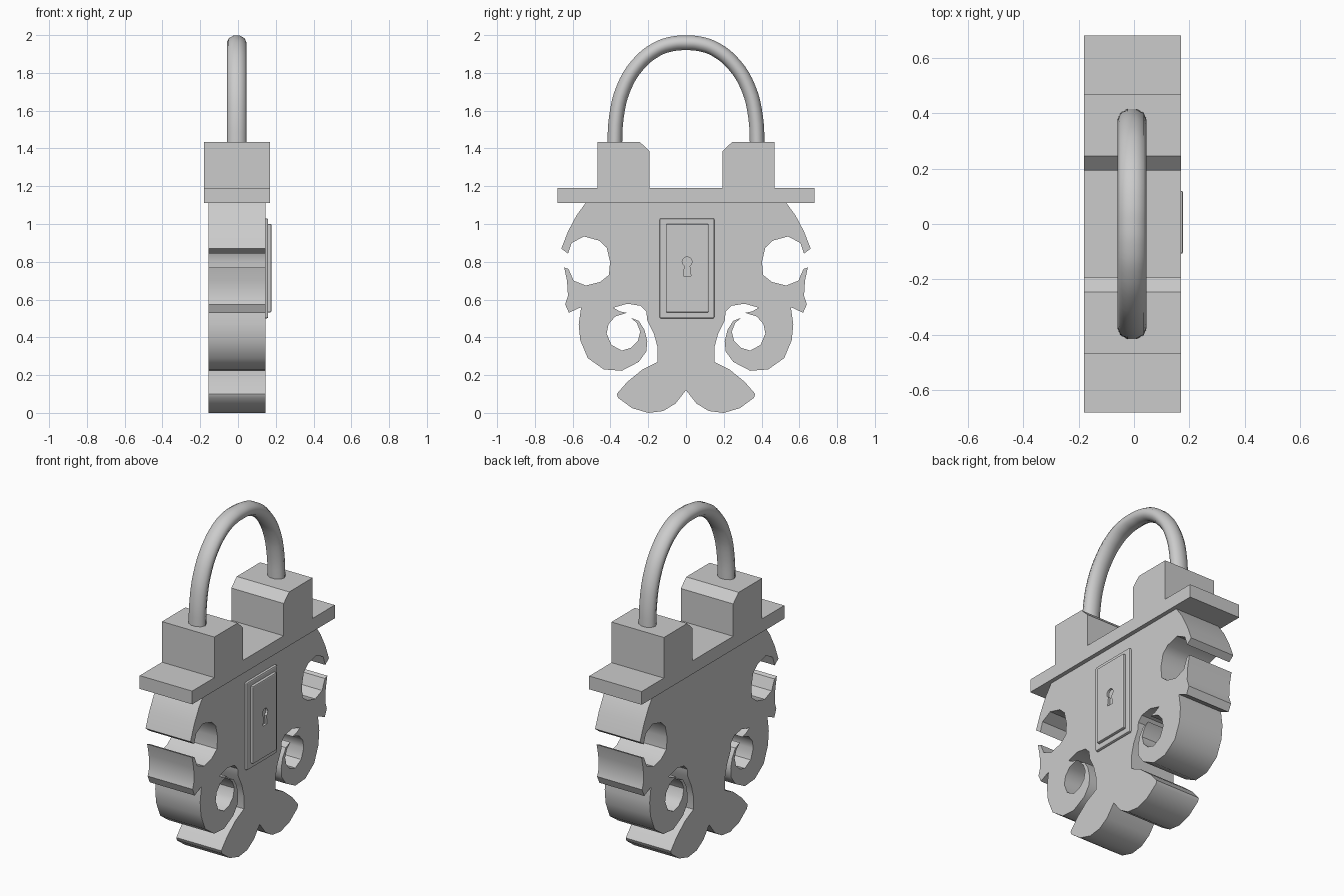
import bpy, bmesh, math

if "Cube" in bpy.data.objects:
    bpy.data.objects.remove(bpy.data.objects["Cube"])

def finish(ob):
    bpy.ops.object.select_all(action='DESELECT')
    ob.select_set(True)
    bpy.context.view_layer.objects.active = ob
    bpy.ops.object.shade_smooth_by_angle(angle=math.radians(35))
    return ob

def prism(name, pts, x0, x1, smooth=True):
    """Extrude a (y, z) profile from x0 to x1."""
    bm = bmesh.new()
    face = bm.faces.new([bm.verts.new((x0, y, z)) for y, z in pts])
    ext = bmesh.ops.extrude_face_region(bm, geom=[face])
    for v in ext['geom']:
        if isinstance(v, bmesh.types.BMVert):
            v.co.x = x1
    bmesh.ops.recalc_face_normals(bm, faces=bm.faces[:])
    me = bpy.data.meshes.new(name)
    bm.to_mesh(me)
    bm.free()
    ob = bpy.data.objects.new(name, me)
    bpy.context.collection.objects.link(ob)
    return finish(ob) if smooth else ob

def rect(y0, y1, z0, z1):
    return [(y0, z0), (y1, z0), (y1, z1), (y0, z1)]

# Scrolled body: half outline from the top shoulder down to the foot notch
shoulder = [(.525, 1.12), (.58, 1.045), (.625, .96), (.66, .87)]
side_hole = [(.625, .843), (.605, .90), (.54, .934), (.46, .912), (.42, .875), (.402, .80),
             (.408, .73), (.455, .693), (.53, .674), (.595, .70), (.622, .762)]
flank = [(.645, .77), (.63, .70), (.625, .62), (.64, .575), (.62, .53), (.555, .56)]
scroll_outer = [(.568, .47), (.56, .385), (.52, .29), (.435, .23), (.34, .223), (.25, .27),
                (.21, .325), (.205, .38), (.22, .44), (.25, .487), (.292, .504)]
scroll_inner = [(.26, .475), (.242, .43), (.255, .38), (.29, .345), (.34, .33), (.395, .36),
                (.42, .42), (.41, .47), (.375, .51), (.313, .53)]
neck = [(.35, .537), (.385, .557), (.31, .578), (.24, .567), (.21, .535), (.205, .49),
        (.17, .42), (.15, .345), (.15, .27)]
foot = [(.23, .23), (.31, .165), (.367, .10), (.36, .08), (.285, .025), (.20, 0),
        (.12, .01), (.055, .05)]
half = shoulder + side_hole + flank + scroll_outer + scroll_inner + neck + foot
outline = half + [(0, .12)] + [(-y, z) for y, z in reversed(half)]
prism("body", outline, -.155, .145)

# Top plate and the two chamfered shackle posts
prism("top_plate", rect(-.68, .68, 1.11, 1.19), -.18, .17)
post = [(.193, 1.185), (.468, 1.185), (.468, 1.435), (.245, 1.435), (.193, 1.385)]
for side, s in (("left", -1), ("right", 1)):
    prism("post_" + side, [(s * y, z) for y, z in post], -.18, .17)

# Shackle: round tube, slightly wider in x
arc = [(.378, 1.40), (.368, 1.57), (.332, 1.715), (.258, 1.84), (.155, 1.925), (.07, 1.954)]
path = arc + [(0, 1.959)] + [(-y, z) for y, z in reversed(arc)]
cu = bpy.data.curves.new("shackle", 'CURVE')
cu.dimensions = '3D'
cu.bevel_depth = .041
cu.bevel_resolution = 3
cu.resolution_u = 4
cu.use_fill_caps = True
sp = cu.splines.new('BEZIER')
sp.bezier_points.add(len(path) - 1)
for p, (y, z) in zip(sp.bezier_points, path):
    p.co = (0, y, z)
    p.handle_left_type = p.handle_right_type = 'AUTO'
shackle = bpy.data.objects.new("shackle", cu)
bpy.context.collection.objects.link(shackle)
shackle.location.x = -.007
shackle.scale.x = 1.28

# Stepped lock panel with softened edges
def panel(name, pts, x1, w):
    ob = prism(name, pts, .13, x1, smooth=False)
    b = ob.modifiers.new("bevel", 'BEVEL')
    b.width = w
    b.segments = 2
    return ob

panel("lock_frame", rect(-.14, .15, .50, 1.03), .16, .008)
face = panel("lock_face", rect(-.107, .12, .532, 1.0), .177, .006)

# Keyhole cut into the panel
ky, kz, r = .006, .80, .026
key = [(ky + r * math.cos(math.radians(a)), kz + r * math.sin(math.radians(a)))
       for a in range(-60, 241, 30)]
key += [(ky - .02, kz - .075), (ky + .02, kz - .075)]
cutter = prism("keyhole_cutter", key, .163, .2, smooth=False)
cutter.hide_render = True
cutter.hide_viewport = True
cut = face.modifiers.new("keyhole", 'BOOLEAN')
cut.operation = 'DIFFERENCE'
cut.object = cutter
cut.solver = 'EXACT'
